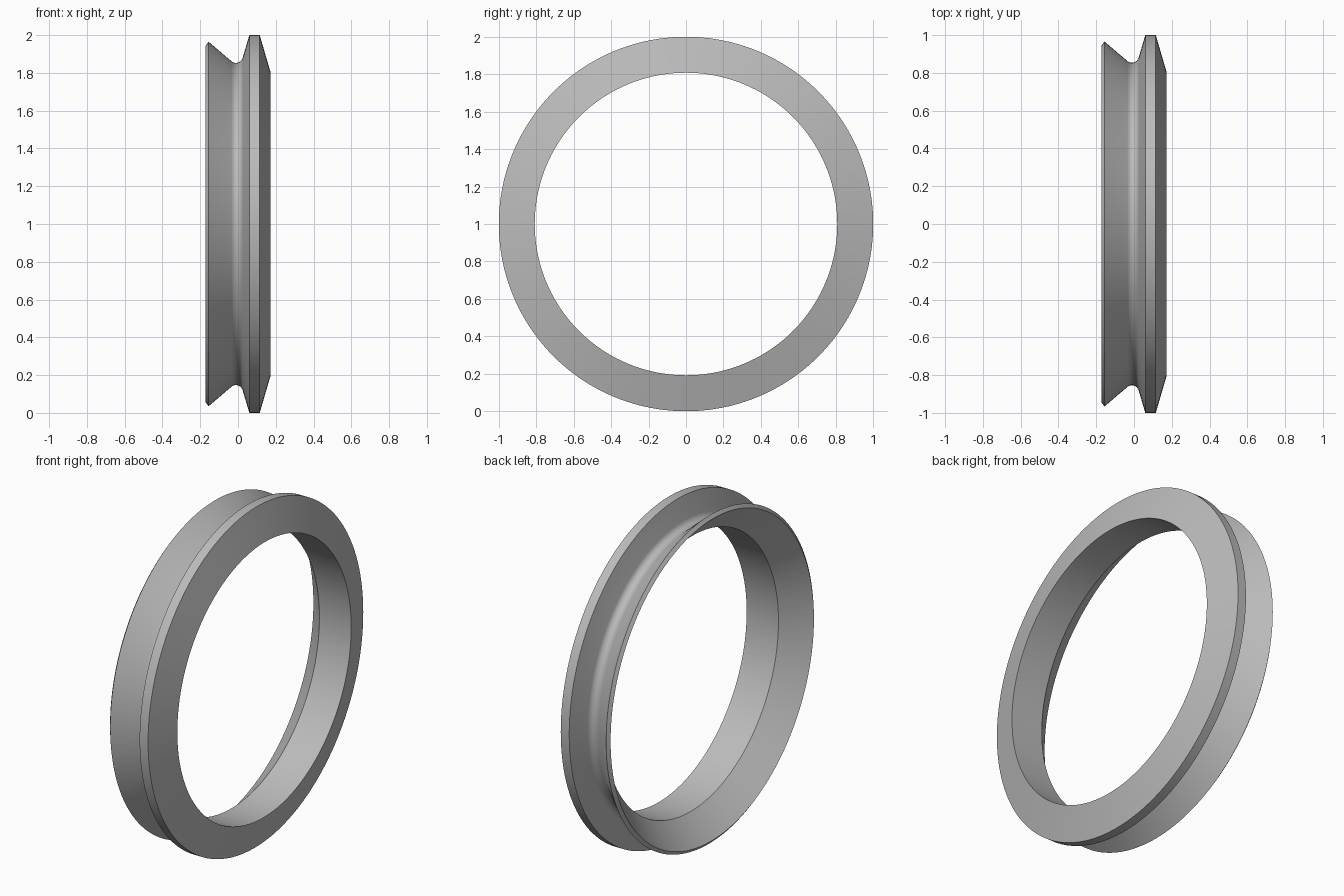
import bpy, bmesh
from math import sin, cos, radians
from mathutils import Matrix, Vector

cube = bpy.data.objects.get("Cube")
if cube:
    bpy.data.objects.remove(cube)

SEGMENTS = 160
AXIS_HEIGHT = 1.0


def make_material(name, colour):
    mat = bpy.data.materials.new(name)
    mat.use_nodes = True
    mat.diffuse_color = colour
    mat.node_tree.nodes["Principled BSDF"].inputs["Base Color"].default_value = colour
    return mat


def lathe_ring(name, profile, mat):
    """Turn a closed (x, radius) profile around the x axis."""
    bm = bmesh.new()
    rings = []
    for i in range(SEGMENTS):
        turn = Matrix.Rotation(radians(360 * i / SEGMENTS), 4, 'X')
        rings.append([bm.verts.new(turn @ Vector((x, 0, r)) + Vector((0, 0, AXIS_HEIGHT)))
                      for x, r in profile])
    count = len(profile)
    for i, ring in enumerate(rings):
        after = rings[(i + 1) % SEGMENTS]
        for j in range(count):
            k = (j + 1) % count
            bm.faces.new((ring[j], ring[k], after[k], after[j]))
    bmesh.ops.recalc_face_normals(bm, faces=bm.faces)
    mesh = bpy.data.meshes.new(name)
    bm.to_mesh(mesh)
    bm.free()
    mesh.materials.append(mat)
    obj = bpy.data.objects.new(name, mesh)
    bpy.context.collection.objects.link(obj)
    return obj


# Rounded groove floor, tangent to the flared lip and the flange wall
groove_x, groove_r, fillet = -0.011, 0.89, 0.037
start, end, steps = -40, 74, 12
groove = []
for i in range(steps + 1):
    a = radians(start + (end - start) * i / steps)
    groove.append((groove_x + fillet * sin(a), groove_r - fillet * cos(a)))

# Flared lip, groove, flange, bevelled face, then the bore and its inner flare
lip = [(-0.171, 0.945), (-0.156, 0.965)]
flange = [(0.06, 1.0), (0.115, 1.0), (0.171, 0.808)]
bore = [(-0.036, 0.808)]

grey = make_material("light_grey", (0.5, 0.5, 0.5, 1))
ring = lathe_ring("grooved_ring", lip + groove + flange + bore, grey)

bpy.ops.object.select_all(action='DESELECT')
ring.select_set(True)
bpy.context.view_layer.objects.active = ring
bpy.ops.object.shade_smooth_by_angle(angle=radians(20))
